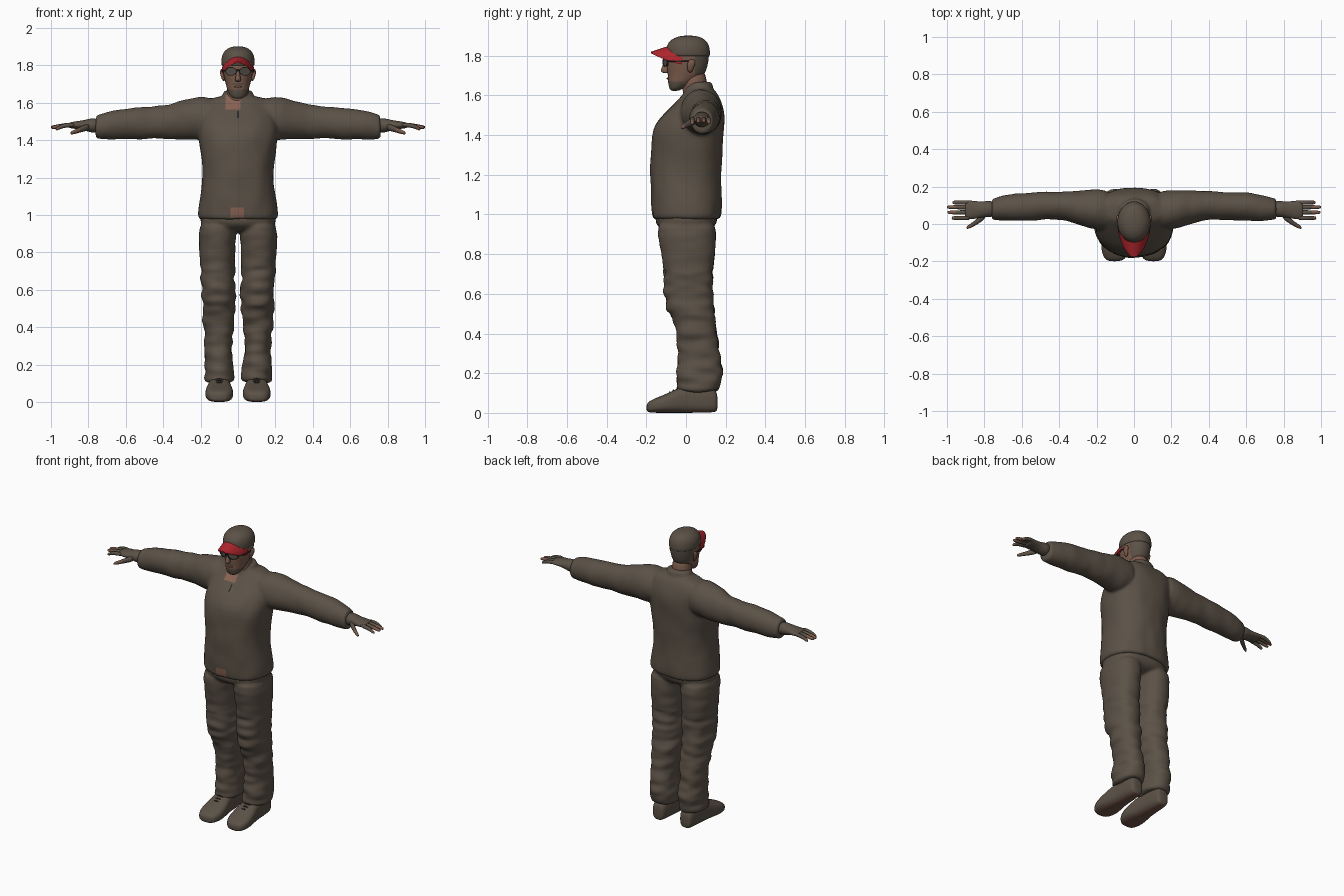
import bpy, bmesh, math
from mathutils import Vector, noise


def material(name, rgb):
    m = bpy.data.materials.new(name)
    m.diffuse_color = (*rgb, 1)
    return m


CLOTH = material("drab cloth", (0.105, 0.083, 0.062))
SKIN = material("skin", (0.20, 0.105, 0.072))
TAN = material("tan patch", (0.25, 0.125, 0.085))
RED = material("visor red", (0.42, 0.018, 0.025))
DARK = material("dark trim", (0.025, 0.022, 0.020))
LENS = material("lens grey", (0.085, 0.072, 0.062))
SOLE = material("sole brown", (0.16, 0.085, 0.06))


def loft(bm, rings, axis="z", sx=1, n=24, e=2.0):
    """Closed tube through rings (t, centre a, centre b, radius a, radius b)."""
    loops = []
    for t, a, b, ra, rb in rings:
        loop = []
        for i in range(n):
            w = 2 * math.pi * i / n
            c, s = math.cos(w), math.sin(w)
            p = a + ra * math.copysign(abs(c) ** (2 / e), c)
            q = b + rb * math.copysign(abs(s) ** (2 / e), s)
            co = {"z": (p, q, t), "x": (t, p, q), "y": (p, t, q)}[axis]
            loop.append(bm.verts.new((co[0] * sx, co[1], co[2])))
        loops.append(loop)
    for l0, l1 in zip(loops, loops[1:]):
        for i in range(n):
            j = (i + 1) % n
            bm.faces.new((l0[i], l0[j], l1[j], l1[i]))
    bm.faces.new(loops[0])
    bm.faces.new(loops[-1])


def finish(name, bm, mats, rule=None, subsurf=2, voxel=0, wrinkle=None, angle=50):
    """Make the object, bake its modifiers, wrinkle it and colour faces by rule."""
    bmesh.ops.recalc_face_normals(bm, faces=bm.faces[:])
    me = bpy.data.meshes.new(name)
    bm.to_mesh(me)
    bm.free()
    ob = bpy.data.objects.new(name, me)
    bpy.context.collection.objects.link(ob)
    if subsurf:
        ob.modifiers.new("round", "SUBSURF").levels = subsurf
    if voxel:
        r = ob.modifiers.new("blend", "REMESH")
        r.mode, r.voxel_size = "VOXEL", voxel
        s = ob.modifiers.new("soften", "SMOOTH")
        s.factor, s.iterations = 0.5, 5
    dg = bpy.context.evaluated_depsgraph_get()
    baked = bpy.data.meshes.new_from_object(ob.evaluated_get(dg))
    ob.modifiers.clear()
    ob.data = baked
    if wrinkle:
        moved = [v.co + v.normal * wrinkle(v.co) for v in baked.vertices]
        for v, co in zip(baked.vertices, moved):
            v.co = co
    baked.materials.clear()
    for m in mats:
        baked.materials.append(m)
    for p in baked.polygons:
        p.material_index = rule(p.center, p.normal) if rule else 0
    bpy.ops.object.select_all(action="DESELECT")
    ob.select_set(True)
    bpy.context.view_layer.objects.active = ob
    bpy.ops.object.shade_smooth_by_angle(angle=math.radians(angle))
    return ob


# Jacket: torso, both sleeves and collar blended into one skin
bm = bmesh.new()
loft(bm, [(.975, 0, .003, .20, .165), (.98, 0, .003, .215, .174), (1.01, 0, .005, .218, .177),
          (1.1, 0, -.001, .203, .179), (1.2, 0, -.002, .19, .18), (1.3, 0, .003, .197, .182),
          (1.4, 0, .008, .212, .184), (1.46, 0, .022, .215, .175), (1.52, 0, .046, .212, .15),
          (1.57, 0, .066, .20, .115), (1.61, 0, .076, .18, .085), (1.64, 0, .07, .12, .065)], e=2.3)
for sx in (-1, 1):
    loft(bm, [(.10, .07, 1.515, .10, .11), (.2, .077, 1.518, .113, .118), (.28, .085, 1.51, .095, .108),
              (.36, .097, 1.50, .078, .093), (.45, .10, 1.495, .073, .086), (.55, .092, 1.488, .077, .086),
              (.65, .09, 1.485, .074, .08), (.72, .083, 1.475, .064, .072), (.755, .08, 1.472, .06, .067),
              (.765, .08, 1.472, .056, .062)], "x", sx)
loft(bm, [(1.58, 0, .065, .10, .09), (1.63, 0, .062, .088, .075), (1.66, 0, .07, .08, .064),
          (1.67, 0, .075, .076, .056)])


def jacket_colour(c, n):
    if c.y < 0 and n.y < -.1:
        if abs(c.x) < .005 and 1.52 < c.z < 1.555:
            return 2
        if (abs(c.x + .005) < .036 and 1.02 < 2.04 - c.z + .02 and .985 < c.z < 1.06):
            return 1
    if c.y < .06 and -.07 < c.x < .012 and 1.565 < c.z < 1.64 and n.y < -.1:
        return 1
    return 0


finish("jacket", bm, [CLOTH, TAN, DARK], jacket_colour, 1, .009,
       lambda p: .005 * noise.noise(Vector((p.x * 14, p.y * 8, p.z * 8))))

# Trousers: hips and two creased legs
bm = bmesh.new()
loft(bm, [(1.04, 0, .003, .19, .15), (.98, 0, .003, .206, .16), (.94, 0, .002, .2, .15),
          (.905, 0, .0, .15, .10)], e=2.4)
for sx in (-1, 1):
    loft(bm, [(.98, .105, .003, .098, .15), (.9, .11, .004, .102, .15), (.8, .112, .012, .096, .135),
              (.7, .108, .012, .092, .124), (.63, .105, .01, .092, .124), (.55, .105, .016, .09, .125),
              (.48, .103, .036, .087, .113), (.44, .105, .05, .085, .1), (.38, .103, .056, .078, .102),
              (.3, .105, .066, .071, .107), (.22, .105, .071, .076, .114), (.16, .1, .068, .081, .116),
              (.115, .1, .062, .08, .108), (.105, .1, .062, .074, .1)], "z", sx, e=2.2)
finish("trousers", bm, [CLOTH], None, 1, .009,
       lambda p: (.012 if p.z < .72 else .004) * noise.noise(Vector((p.x * 9, p.y * 9, p.z * 22))))

# Shoes with flat soles
for sx, side in ((-1, "right"), (1, "left")):
    bm = bmesh.new()
    loft(bm, [(.16, .1, .05, .03, .04), (.145, .1, .065, .046, .063), (.05, .1, .07, .054, .07),
              (-.02, .1, .068, .06, .068), (-.08, .1, .052, .074, .052), (-.14, .1, .04, .076, .04),
              (-.18, .102, .032, .06, .031), (-.2, .104, .026, .036, .02)], "y", sx, e=2.8)
    finish(side + "_shoe", bm, [CLOTH, SOLE], lambda c, n: 1 if c.z < .01 and n.z < -.5 else 0)
    # Laces across the instep
    bm = bmesh.new()
    for k in range(4):
        y = -.025 - k * .019
        loft(bm, [(.07, y, .124 - k * .01, .004, .004), (.1, y, .139 - k * .01, .005, .005),
                  (.13, y, .124 - k * .01, .004, .004)], "x", sx, 8)
    finish(side + "_laces", bm, [DARK], subsurf=1)

# Gloved hands with bare fingertips
for sx, side in ((-1, "right"), (1, "left")):
    bm = bmesh.new()
    loft(bm, [(.74, .08, 1.478, .045, .042), (.79, .08, 1.479, .043, .038), (.82, .076, 1.48, .043, .028),
              (.86, .075, 1.481, .05, .021), (.895, .077, 1.48, .05, .017), (.905, .077, 1.48, .044, .012)], "x", sx)
    for y, tip, drop in ((.032, .975, .02), (.062, .997, .012), (.09, 1.0, .01), (.115, .972, .018)):
        loft(bm, [(.87, y, 1.482, .012, .012), (.92, y, 1.481, .013, .013),
                  (.95, y, 1.481 - drop * .5, .0115, .0115), (tip - .006, y, 1.48 - drop, .010, .010),
                  (tip, y, 1.48 - drop, .005, .005)], "x", sx, 10)
    loft(bm, [(.79, .05, 1.473, .02, .02), (.83, .02, 1.462, .018, .018), (.86, -.002, 1.45, .0135, .0135),
              (.888, -.017, 1.44, .011, .011), (.896, -.021, 1.437, .005, .005)], "x", sx, 12)
    finish(side + "_hand", bm, [CLOTH, SKIN],
           lambda c, n: 1 if abs(c.x) > .955 or c.y < -.008 else 0, 1)

# Neck
bm = bmesh.new()
loft(bm, [(1.57, 0, .05, .065, .065), (1.64, 0, .045, .06, .062), (1.74, 0, .035, .058, .065)])
finish("neck", bm, [SKIN])

# Head with beard and hair painted by region
bm = bmesh.new()
loft(bm, [(1.622, 0, -.058, .022, .018), (1.635, 0, -.048, .042, .036), (1.665, 0, -.028, .056, .064),
          (1.70, 0, .0, .066, .092), (1.74, 0, .006, .076, .102), (1.78, 0, .009, .082, .106),
          (1.82, 0, .012, .085, .106), (1.85, 0, .012, .075, .095)], e=2.1)


def head_colour(c, n):
    beard = c.y < -.015 and (c.z < 1.672 or (1.694 < c.z < 1.706 and abs(c.x) < .03 and c.y < -.06))
    return 1 if beard or (c.y > .045 and c.z > 1.69) else 0


finish("head", bm, [SKIN, CLOTH], head_colour, 3)

# Cap crown
bm = bmesh.new()
loft(bm, [(1.795, 0, .012, .082, .104), (1.80, 0, .011, .09, .112), (1.84, 0, .01, .09, .111),
          (1.87, 0, .01, .08, .099), (1.892, 0, .012, .055, .07), (1.902, 0, .012, .025, .03)])
finish("cap", bm, [CLOTH])

# Curved visor
bm = bmesh.new()
rows = []
for v in range(5):
    row = []
    for i in range(17):
        w = math.radians(-78 + 156 * i / 16)
        f = v / 4
        x = .087 * math.sin(w)
        y = .005 - (.103 + .078 * f * math.cos(w) ** .6) * math.cos(w)
        row.append((x, y, 1.846 - .055 * (x / .085) ** 2 - .026 * f))
    rows.append([[bm.verts.new((x, y, z + h)) for x, y, z in row] for h in (0, -.008)])
for k in (0, 1):
    for r0, r1 in zip(rows, rows[1:]):
        for i in range(16):
            bm.faces.new((r0[k][i], r0[k][i + 1], r1[k][i + 1], r1[k][i]))
rim = [b for b in bm.edges if b.is_boundary]
bmesh.ops.bridge_loops(bm, edges=rim)
finish("visor", bm, [RED], subsurf=0)

# Nose, ears and lips
bm = bmesh.new()
loft(bm, [(1.712, 0, -.1, .012, .012), (1.72, 0, -.108, .018, .022), (1.735, 0, -.107, .013, .019),
          (1.775, 0, -.096, .009, .012)], n=12)
for sx in (-1, 1):
    loft(bm, [(1.715, .074, .02, .006, .01), (1.735, .082, .022, .010, .016), (1.765, .087, .028, .011, .022),
              (1.782, .086, .03, .006, .014)], "z", sx, 12)
loft(bm, [(-.022, -.088, 1.685, .004, .003), (0, -.094, 1.686, .007, .007), (.022, -.088, 1.685, .004, .003)], "x", n=10)
finish("nose_ears_and_lips", bm, [SKIN])

# Glasses: frame rims, bridge, temples and lenses
bm = bmesh.new()
lens = bmesh.new()
for sx in (-1, 1):
    n, ring = 20, []
    for i in range(n):
        w = 2 * math.pi * i / n
        out = Vector((math.cos(w), 0, math.sin(w) * .75))
        mid = Vector((.037 * sx, -.103, 1.768)) + Vector((0, .012 * sx * math.cos(w), 0))
        ring.append([bm.verts.new(mid + out * r + Vector((0, d, 0)))
                     for r, d in ((.026, -.004), (.031, -.004), (.031, .004), (.026, .004))])
    for i in range(n):
        a, b = ring[i], ring[(i + 1) % n]
        for k in range(4):
            bm.faces.new((a[k], b[k], b[(k + 1) % 4], a[(k + 1) % 4]))
    lens.faces.new([lens.verts.new(r[0].co.lerp(r[3].co, .5)) for r in ring])
    loft(bm, [(-.092, .068, 1.772, .003, .004), (-.04, .082, 1.772, .003, .004),
              (.03, .088, 1.772, .003, .004)], "y", sx, 8)
loft(bm, [(-.011, -.113, 1.774, .003, .003), (.011, -.113, 1.774, .003, .003)], "x", n=8)
finish("glasses_frame", bm, [DARK], subsurf=0)
finish("glasses_lenses", lens, [LENS], subsurf=0)
